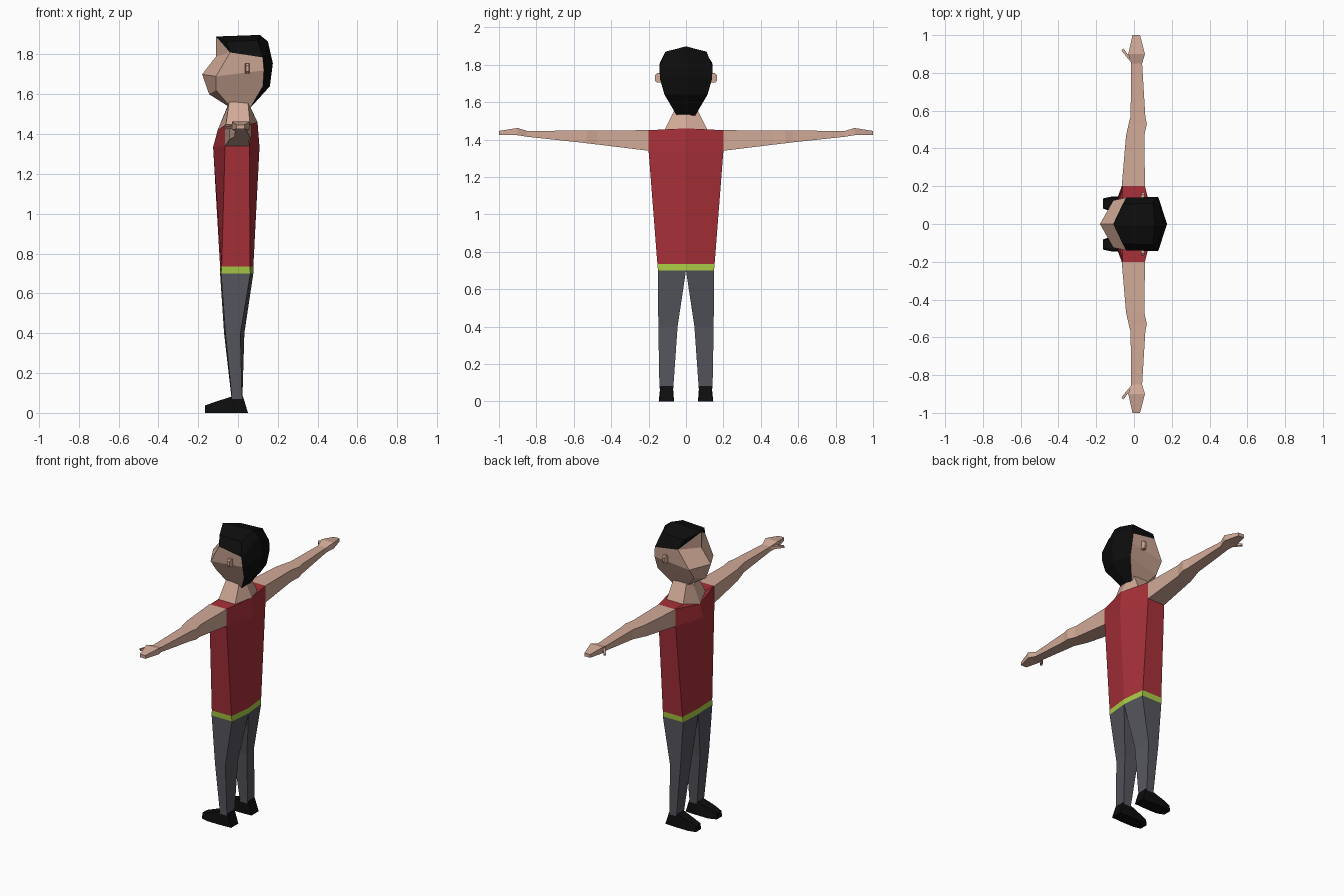
import bpy, bmesh

if "Cube" in bpy.data.objects:
    bpy.data.objects.remove(bpy.data.objects["Cube"])


def material(name, rgb):
    m = bpy.data.materials.new(name)
    m.diffuse_color = (*rgb, 1)
    m.use_nodes = True
    m.node_tree.nodes["Principled BSDF"].inputs["Base Color"].default_value = m.diffuse_color
    return m


SKIN = material("skin", (0.64, 0.40, 0.31))
HAIR = material("black", (0.004, 0.004, 0.004))
RED = material("red", (0.39, 0.03, 0.04))
LIME = material("lime", (0.40, 0.60, 0.06))
GREY = material("trouser_grey", (0.09, 0.09, 0.11))


def loft(name, rings, mat, mirror=False, caps=True):
    """Skin a list of equal-sized point rings; optionally mirror across y."""
    bm = bmesh.new()
    rows = [[bm.verts.new(p) for p in r] for r in rings]
    n = len(rows[0])
    for a, b in zip(rows, rows[1:]):
        for i in range(n):
            j = (i + 1) % n
            bm.faces.new((a[i], a[j], b[j], b[i]))
    if caps:
        bm.faces.new(rows[0])
        bm.faces.new(rows[-1])
    bmesh.ops.remove_doubles(bm, verts=bm.verts, dist=0.0005)
    return finish(name, bm, [mat], mirror)


def finish(name, bm, mats, mirror=False):
    bmesh.ops.recalc_face_normals(bm, faces=bm.faces)
    me = bpy.data.meshes.new(name)
    bm.to_mesh(me)
    bm.free()
    for m in mats:
        me.materials.append(m)
    ob = bpy.data.objects.new(name, me)
    bpy.context.collection.objects.link(ob)
    if mirror:
        mod = ob.modifiers.new("mirror", "MIRROR")
        mod.use_axis = (False, True, False)
    return ob


def hexa(f, s, b, c):
    """Six-point ring from front (x,z), side front, side back (x,y,z), back (x,z)."""
    return [(f[0], 0, f[1]), s, b, (c[0], 0, c[1]),
            (b[0], -b[1], b[2]), (s[0], -s[1], s[2])]


# Torso and belt
belt_low = hexa((-.09, .70), (-.085, .15, .70), (.062, .15, .70), (.077, .70))
waist = hexa((-.09, .735), (-.082, .153, .735), (.06, .153, .735), (.077, .735))
chest = hexa((-.125, 1.335), (-.065, .2, 1.34), (.058, .2, 1.34), (.108, 1.335))
shoulder = hexa((-.102, 1.42), (-.06, .2, 1.45), (.058, .2, 1.45), (.098, 1.46))
collar = hexa((-.102, 1.42), (-.06, .115, 1.45), (.06, .115, 1.45), (.098, 1.46))
throat = hexa((-.055, 1.53), (-.045, .06, 1.56), (.05, .06, 1.56), (.06, 1.54))
loft("belt", [belt_low, waist], LIME)
loft("shirt", [waist, chest, shoulder, collar], RED)
loft("neck", [collar, throat], SKIN)

# Head: hexagonal rings, faces at the back and on top are hair
rings = [
    hexa((-.11, 1.89), (-.06, .105, 1.865), (.10, .11, 1.87), (.11, 1.898)),
    hexa((-.11, 1.79), (-.04, .14, 1.81), (.125, .143, 1.785), (.15, 1.865)),
    hexa((-.18, 1.70), (-.11, .125, 1.69), (.13, .138, 1.72), (.175, 1.755)),
    hexa((-.145, 1.60), (-.11, .075, 1.62), (.125, .115, 1.64), (.16, 1.64)),
    hexa((-.05, 1.54), (-.05, .05, 1.55), (.06, .05, 1.53), (.05, 1.52)),
]
bm = bmesh.new()
rows = [[bm.verts.new(p) for p in r] for r in rings]


def face(vs, hair):
    bm.faces.new(vs).material_index = int(hair)


for k in range(4):
    a, b = rows[k], rows[k + 1]
    for i in range(6):
        j = (i + 1) % 6
        if k == 0 and i in (0, 5):
            s = 1 if i == 0 else 5
            face((a[0], a[s], b[s]), True)
            face((a[0], b[s], b[0]), False)
        else:
            face((a[i], a[j], b[j], b[i]), k == 0 or i in (2, 3))
t = rows[0]
face((t[0], t[1], t[2], t[3]), True)
face((t[0], t[3], t[4], t[5]), True)
face(rows[-1], False)
finish("head", bm, [SKIN, HAIR])


def block(x0, x1, z0, z1, y):
    return [(x0, y, z0), (x1, y, z0), (x1, y, z1), (x0, y, z1)]


# Ears
loft("ears", [block(.035, .058, 1.705, 1.755, .12),
              block(.037, .056, 1.705, 1.755, .155),
              block(.041, .054, 1.715, 1.745, .166)], SKIN, True)

# Arms with flattened hands
loft("arms", [block(*r) for r in (
    (-.065, .058, 1.34, 1.45, .2),
    (-.042, .055, 1.373, 1.449, .47),
    (-.028, .068, 1.38, 1.448, .53),
    (-.018, .06, 1.385, 1.448, .57),
    (-.015, .043, 1.415, 1.446, .85),
    (-.03, .058, 1.423, 1.462, .90),
    (-.008, .032, 1.425, 1.446, 1.0))], SKIN, True)

# Thumbs
loft("thumbs", [
    [(-.015, .855, 1.425), (-.02, .895, 1.425), (-.02, .895, 1.45), (-.015, .855, 1.445)],
    [(-.04, .885, 1.425), (-.035, .90, 1.425), (-.035, .90, 1.442), (-.04, .885, 1.442)],
    [(-.066, .918, 1.425), (-.056, .93, 1.425), (-.056, .93, 1.436), (-.066, .918, 1.436)],
], SKIN, True)


def leg_ring(z, y0, y1, fi, fo, bo, bi):
    return [(fi, y0, z), (fo, y1, z), (bo, y1, z), (bi, y0, z)]


# Legs
loft("legs", [leg_ring(.70, 0, .15, -.09, -.085, .062, .077),
              leg_ring(.40, .045, .148, -.07, -.063, .012, .032),
              leg_ring(.07, .068, .142, -.032, -.03, .02, .022)], GREY, True)


def shoe_ring(x, z1, low, top):
    return [(x, low[0], 0), (x, low[1], 0), (x, top[1], z1), (x, top[0], z1)]


# Shoes: lofted toe to heel, heel leans back
heel = [(.05, .068, 0), (.05, .142, 0), (.025, .137, .083), (.025, .07, .083)]
loft("shoes", [shoe_ring(-.165, .038, (.082, .135), (.085, .13)),
               shoe_ring(-.115, .055, (.064, .146), (.078, .138)),
               shoe_ring(-.03, .083, (.064, .146), (.07, .137)),
               heel], HAIR, True)
